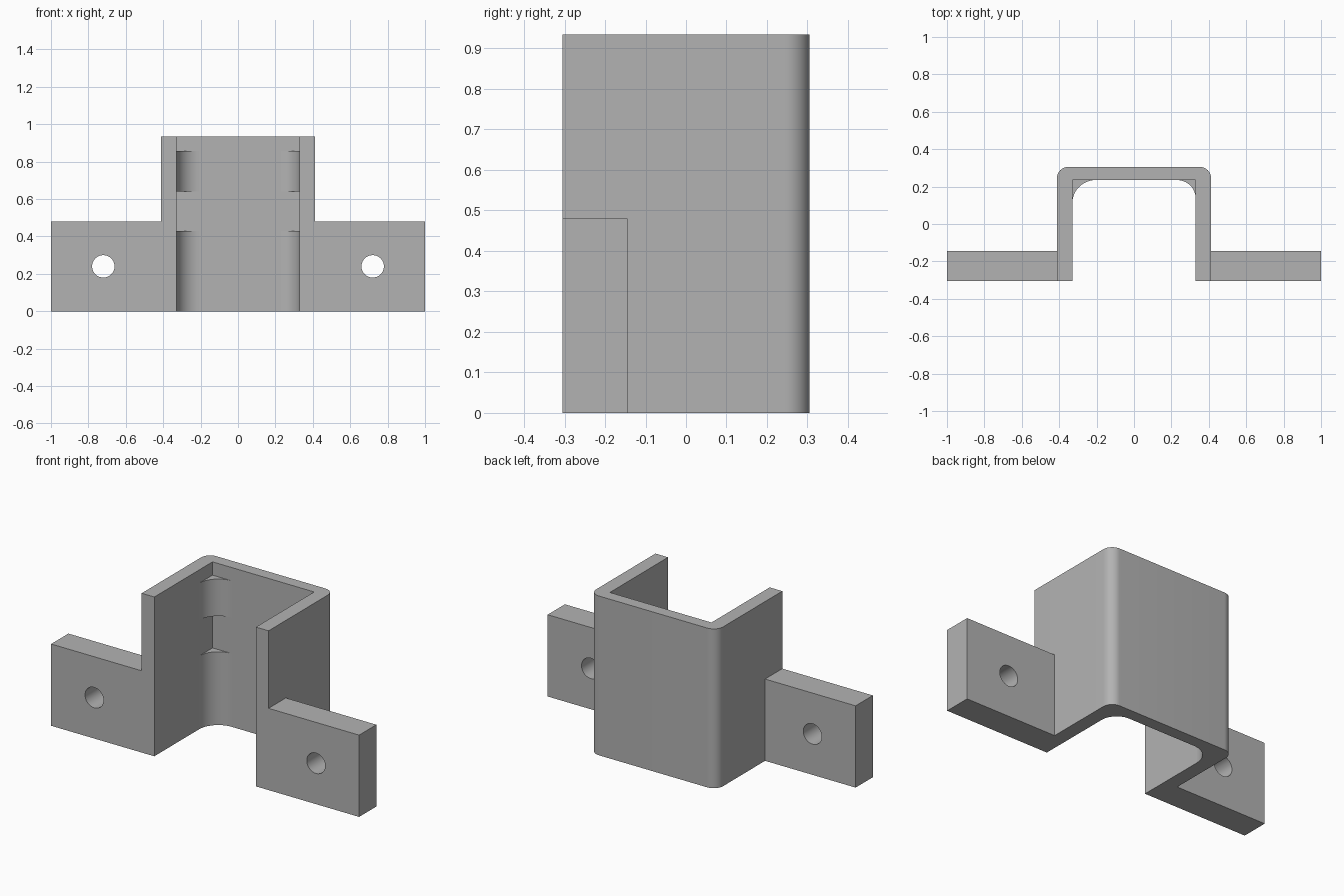
import bpy
import bmesh
from math import cos, sin, pi, radians
from mathutils import Vector

default = bpy.data.objects.get("Cube")
if default:
    bpy.data.objects.remove(default, do_unlink=True)

# Single grey finish
GREY = (0.45, 0.45, 0.45, 1.0)
grey = bpy.data.materials.new("plain grey")
grey.use_nodes = True
grey.diffuse_color = GREY
grey.node_tree.nodes["Principled BSDF"].inputs["Base Color"].default_value = GREY

# Main dimensions
OUTER, INNER = 0.412, 0.33
FRONT, BACK, BACK_INNER = -0.305, 0.305, 0.235
HEIGHT = 0.935


def arc(cx, cy, r, start, end, steps=12):
    """Points on an arc, angles in degrees."""
    angles = [radians(start + (end - start) * i / steps) for i in range(steps + 1)]
    return [(cx + r * cos(a), cy + r * sin(a)) for a in angles]


def extrude_profile(name, points, z0, z1):
    """Prism from a plan outline between two heights."""
    bm = bmesh.new()
    face = bm.faces.new([bm.verts.new((x, y, z0)) for x, y in points])
    top = bmesh.ops.extrude_face_region(bm, geom=[face])["geom"]
    moved = [v for v in top if isinstance(v, bmesh.types.BMVert)]
    bmesh.ops.translate(bm, verts=moved, vec=Vector((0, 0, z1 - z0)))
    bmesh.ops.recalc_face_normals(bm, faces=bm.faces[:])
    mesh = bpy.data.meshes.new(name)
    bm.to_mesh(mesh)
    bm.free()
    mesh.materials.append(grey)
    obj = bpy.data.objects.new(name, mesh)
    bpy.context.collection.objects.link(obj)
    return obj


def smooth(obj):
    bpy.ops.object.select_all(action="DESELECT")
    obj.select_set(True)
    bpy.context.view_layer.objects.active = obj
    bpy.ops.object.shade_smooth_by_angle(angle=radians(30))


# U-shaped channel with rounded rear corners
R = 0.06
outline = [(-INNER, FRONT), (-OUTER, FRONT)]
outline += arc(-OUTER + R, BACK - R, R, 180, 90)
outline += arc(OUTER - R, BACK - R, R, 90, 0)
outline += [(OUTER, FRONT), (INNER, FRONT), (INNER, BACK_INNER), (-INNER, BACK_INNER)]
smooth(extrude_profile("channel", outline, 0, HEIGHT))

for side, label, radius in ((-1, "right", 0.125), (1, "left", 0.1)):
    # Mounting tab with a round screw hole
    x0, x1 = side * OUTER, side * 1.0
    tab = extrude_profile(label + "_tab",
                          [(x0, FRONT), (x1, FRONT), (x1, -0.145), (x0, -0.145)], 0, 0.48)
    cutter = extrude_profile(label + "_hole_cutter",
                             arc(0, 0, 0.06, 0, 360, 40)[:-1], -0.3, 0.3)
    cutter.location = (side * 0.72, -0.225, 0.24)
    cutter.rotation_euler.x = pi / 2
    cutter.hide_render = True
    cut = tab.modifiers.new("screw hole", "BOOLEAN")
    cut.operation = "DIFFERENCE"
    cut.solver = "EXACT"
    cut.object = cutter
    bpy.context.view_layer.objects.active = tab
    bpy.ops.object.modifier_apply(modifier=cut.name)
    bpy.data.objects.remove(cutter, do_unlink=True)
    smooth(tab)

    # Concave fillets inside the rear corner, lower and upper
    curve = arc(INNER - radius, BACK_INNER - radius, radius, 0, 90)
    corner = [(side * x, y) for x, y in [(INNER, BACK_INNER)] + curve]
    for level, z0, z1 in (("lower", 0, 0.43), ("upper", 0.64, 0.857)):
        smooth(extrude_profile(f"{label}_{level}_fillet", corner, z0, z1))
